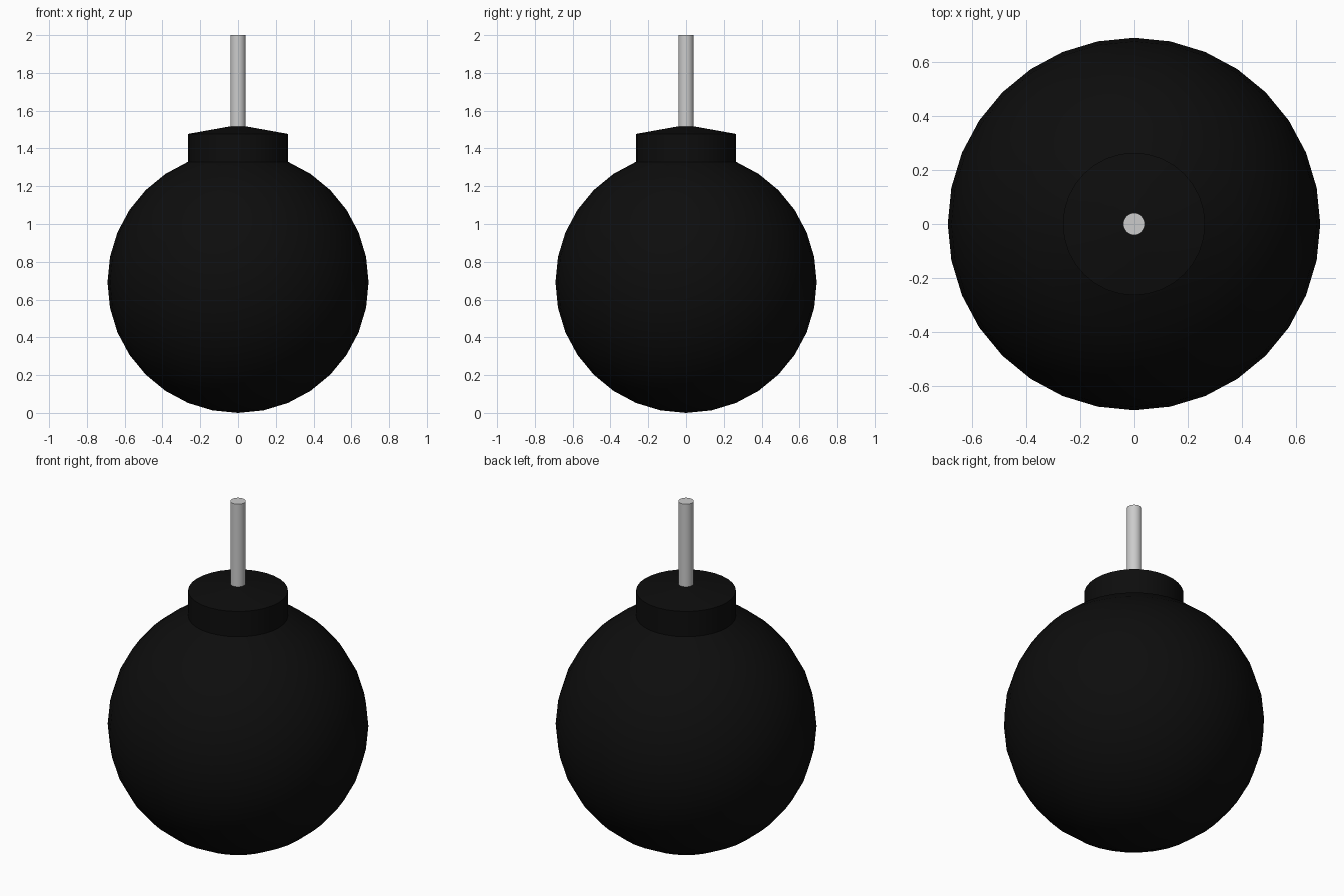
import bpy, math

if "Cube" in bpy.data.objects:
    bpy.data.objects.remove(bpy.data.objects["Cube"])

SIDES = 32
R = 0.691


def material(name, rgb):
    m = bpy.data.materials.new(name)
    m.diffuse_color = (*rgb, 1)
    m.use_nodes = True
    m.node_tree.nodes["Principled BSDF"].inputs["Base Color"].default_value = m.diffuse_color
    return m


def lathe(name, profile, mat=None):
    """Revolve (radius, z) points about z; radius 0 becomes a pole."""
    verts, rings, faces = [], [], []
    for r, z in profile:
        n = SIDES if r > 1e-6 else 1
        rings.append([len(verts) + i for i in range(n)])
        for i in range(n):
            a = 2 * math.pi * i / SIDES
            verts.append((r * math.cos(a), r * math.sin(a), z))
    for lo, hi in zip(rings, rings[1:]):
        for i in range(SIDES):
            j = (i + 1) % SIDES
            if len(lo) == 1:
                faces.append((lo[0], hi[j], hi[i]))
            elif len(hi) == 1:
                faces.append((lo[i], lo[j], hi[0]))
            else:
                faces.append((lo[i], lo[j], hi[j], hi[i]))
    # flat caps on open ends
    if len(rings[0]) > 1:
        faces.append(rings[0][::-1])
    if len(rings[-1]) > 1:
        faces.append(rings[-1])
    mesh = bpy.data.meshes.new(name)
    mesh.from_pydata(verts, [], faces)
    ob = bpy.data.objects.new(name, mesh)
    bpy.context.collection.objects.link(ob)
    if mat:
        mesh.materials.append(mat)
    bpy.ops.object.select_all(action='DESELECT')
    ob.select_set(True)
    bpy.context.view_layer.objects.active = ob
    bpy.ops.object.shade_smooth_by_angle(angle=math.radians(30))
    return ob


black = material("black", (0.004, 0.004, 0.004))

# Round body, 16 rings, stopping two rings short of the top pole
body = [(R * math.sin(math.pi * k / 16), R - R * math.cos(math.pi * k / 16))
        for k in range(15)]
# Collar rising from the open ring, with a gently sloped lid
body += [(body[-1][0], 1.477), (0.041, 1.517)]
lathe("body_and_collar", body, black)

# Fuse rod set into the lid
lathe("fuse_rod", [(0.041, 1.50), (0.041, 2.0)])
